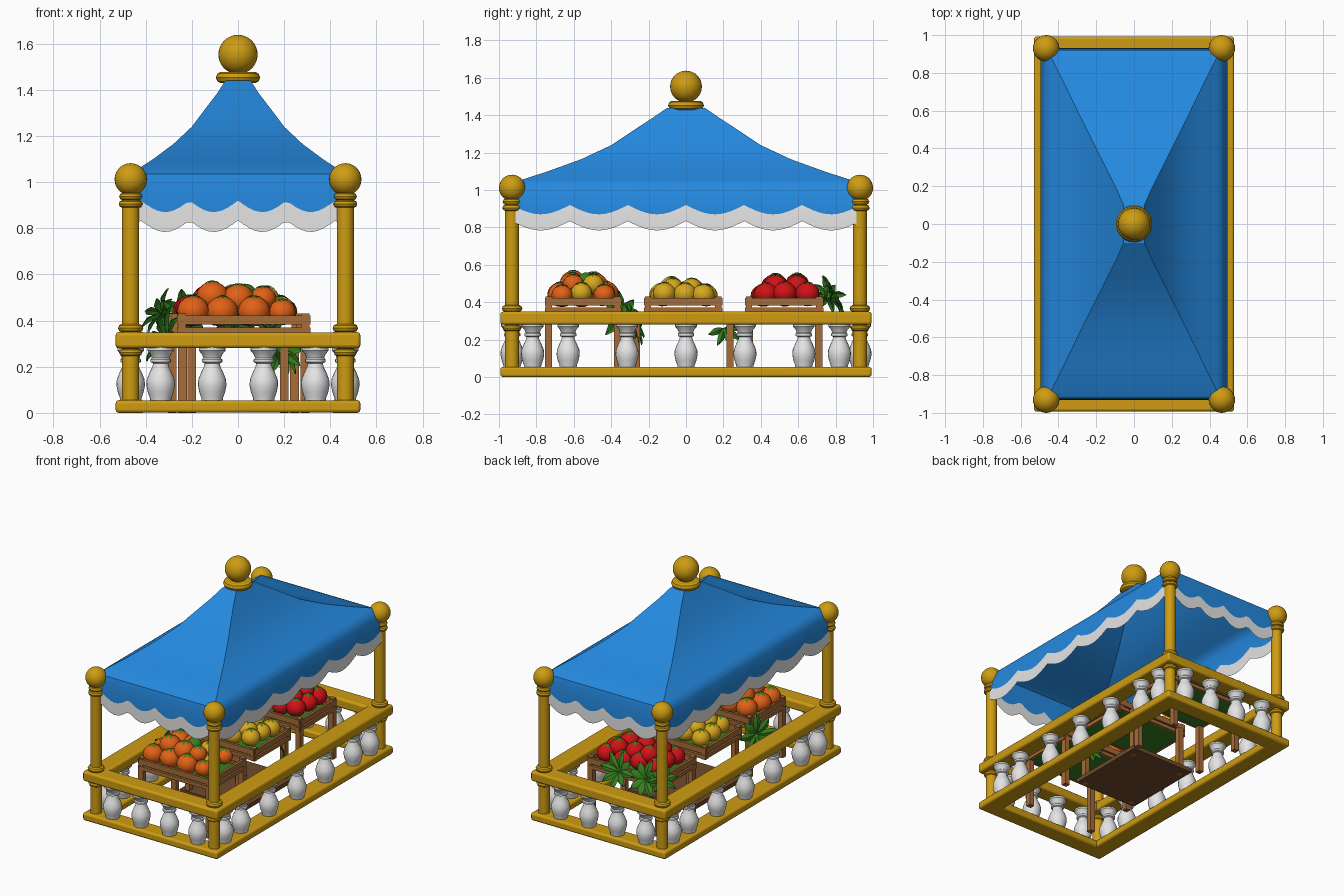
import bpy, bmesh, math, random
from mathutils import Vector, Matrix

if "Cube" in bpy.data.objects:
    bpy.data.objects.remove(bpy.data.objects["Cube"])
random.seed(4)

def mat(name, c):
    m = bpy.data.materials.new(name)
    m.diffuse_color = (*c, 1)
    m.use_nodes = True
    m.node_tree.nodes["Principled BSDF"].inputs["Base Color"].default_value = m.diffuse_color
    return m

GOLD = mat("gold", (.62, .335, .006))
BLUE = mat("blue cloth", (.018, .25, .74))
WHITE = mat("white", (.78, .78, .78))
WOOD = mat("wood", (.38, .15, .04))
DARK = mat("dark wood", (.16, .07, .025))
ORANGE = mat("orange", (.76, .12, .008))
YELLOW = mat("yellow", (.68, .39, .012))
RED = mat("red", (.63, .006, .008))
GREEN = mat("leaf green", (.035, .22, .014))

def finish(name, bm, mats, angle=35):
    me = bpy.data.meshes.new(name)
    bm.to_mesh(me)
    bm.free()
    ob = bpy.data.objects.new(name, me)
    bpy.context.collection.objects.link(ob)
    for m in mats:
        me.materials.append(m)
    bpy.ops.object.select_all(action='DESELECT')
    ob.select_set(True)
    bpy.context.view_layer.objects.active = ob
    bpy.ops.object.shade_smooth_by_angle(angle=math.radians(angle))
    return ob

def box(bm, c, s, mi=0):
    r = bmesh.ops.create_cube(bm, size=1, matrix=Matrix.Translation(c) @ Matrix.Diagonal((*s, 1)))
    for f in {f for v in r['verts'] for f in v.link_faces}:
        f.material_index = mi

def ball(bm, c, r, squash=1, mi=0, seg=20):
    q = bmesh.ops.create_uvsphere(bm, u_segments=seg, v_segments=seg // 2, radius=r,
                                  matrix=Matrix.Translation(c) @ Matrix.Diagonal((1, 1, squash, 1)))
    for f in {f for v in q['verts'] for f in v.link_faces}:
        f.material_index = mi

def lathe(bm, x, y, profile, seg=20):
    rings = [[bm.verts.new((x + r * math.cos(2 * math.pi * k / seg), y + r * math.sin(2 * math.pi * k / seg), z))
              for k in range(seg)] for r, z in profile]
    for a, b in zip(rings, rings[1:]):
        for k in range(seg):
            j = (k + 1) % seg
            bm.faces.new((a[k], a[j], b[j], b[k]))
    bm.faces.new(rings[0][::-1])
    bm.faces.new(rings[-1])

def collar(z, h, r0, r1):
    # rounded moulding around a post
    return [(r0, z - h)] + [(r1 - h * (1 - math.cos(a)), z + h * math.sin(a))
            for a in [math.radians(d) for d in (-80, -45, 0, 45, 80)]] + [(r0, z + h)]

PX, PY = .465, .93

# lower and upper rail frames
for name, z0, z1 in (("base_rail", 0, .055), ("hand_rail", .28, .35)):
    bm = bmesh.new()
    for s in (-1, 1):
        box(bm, (s * PX, 0, (z0 + z1) / 2), (.13, 1.98, z1 - z0))
        box(bm, (0, s * PY, (z0 + z1) / 2), (1.06, .125, z1 - z0 - .0015))
    ob = finish(name, bm, [GOLD])
    b = ob.modifiers.new("round", 'BEVEL')
    b.width, b.segments = .014, 3

# corner posts with collars and balls
bm = bmesh.new()
prof = [(.037, .02)] + collar(.262, .016, .037, .05) + collar(.367, .018, .037, .055) \
    + collar(.905, .016, .037, .052) + collar(.938, .016, .037, .05) + [(.037, .98)]
for sx in (-1, 1):
    for sy in (-1, 1):
        lathe(bm, sx * PX, sy * PY, prof)
        ball(bm, (sx * PX, sy * PY, 1.012), .07, seg=28)
finish("corner_posts", bm, [GOLD])

# vase shaped balusters along all four sides
bm = bmesh.new()
vase = [(.045, .05), (.047, .065), (.056, .09), (.062, .12), (.06, .145), (.048, .175), (.036, .2),
        (.033, .215), (.044, .22), (.044, .232), (.038, .238), (.045, .255), (.058, .27), (.058, .285)]
for s in (-1, 1):
    for x in (-.335, -.112, .112, .335):
        lathe(bm, x, s * PY, vase)
    for y in (-.82, -.63, -.315, 0, .315, .63, .82):
        lathe(bm, s * PX, y, vase)
finish("balusters", bm, [WHITE], 40)

# canopy: concave hipped roof with scalloped hem
bm = bmesh.new()
NX, NY = 40, 60
def perimeter(hx, hy):
    p = [(-hx + 2 * hx * i / NX, -hy) for i in range(NX)]
    p += [(hx, -hy + 2 * hy * i / NY) for i in range(NY)]
    return p + [(-x, -y) for x, y in p]
def scallop(i):
    i %= NX + NY
    u = (-.46 + .92 * i / NX) / .195 if i < NX else (-.93 + 1.86 * (i - NX) / NY) / .31
    return .92 - .05 * abs(math.sin(math.pi * u))
levels = [(.055, .1, 1.44), (.09, .18, 1.385), (.14, .28, 1.32), (.2, .4, 1.24), (.28, .56, 1.165),
          (.37, .745, 1.098), (.44, .885, 1.053), (.465, .92, 1.035), (.482, .928, 1.0)]
rings = [[bm.verts.new((x, y, z)) for x, y in perimeter(hx, hy)] for hx, hy, z in levels]
for drop in (0, .086):
    rings.append([bm.verts.new((x, y, scallop(i) - drop)) for i, (x, y) in enumerate(perimeter(.496, .932))])
n = len(rings[0])
for k, (a, b) in enumerate(zip(rings, rings[1:])):
    for i in range(n):
        j = (i + 1) % n
        f = bm.faces.new((b[i], b[j], a[j], a[i]))
        f.material_index = int(k == len(rings) - 2)
bm.faces.new(rings[0])
finish("canopy", bm, [BLUE, WHITE], 30)

# roof finial
bm = bmesh.new()
lathe(bm, 0, 0, collar(1.453, .024, .06, .096), 28)
ball(bm, (0, 0, 1.553), .085, seg=32)
finish("roof_finial", bm, [GOLD])

# crates on legs
def crate(name, cx, cy, lx, ly, legx, legy):
    bm = bmesh.new()
    hx, hy = lx / 2, ly / 2
    for s in (-1, 1):
        for z, h in ((.402, .04), (.358, .026)):
            box(bm, (cx + s * hx, cy, z), (.018, ly, h))
            box(bm, (cx, cy + s * hy, z), (lx, .018, h))
        for t in (-1, 1):
            box(bm, (cx + s * (hx - .012), cy + t * (hy - .012), .385), (.034, .034, .09))
            box(bm, (cx + s * legx, cy + t * legy, .175), (.038, .038, .35))
    box(bm, (cx, cy, .352), (lx - .02, ly - .02, .012), 1)
    finish(name, bm, [WOOD, GREEN])
crate("front_crate", .025, -.55, .56, .39, .265, .185)
crate("middle_crate", 0, -.015, .56, .4, .2, .25)
crate("back_crate", -.02, .525, .56, .4, .265, .185)

# floor panel of the middle stand
bm = bmesh.new()
box(bm, (0, 0, .018), (.5, .6, .03))
finish("stand_panel", bm, [DARK])

# leaves and calyxes
def leaf(bm, base, d, nrm, length, width, mi=0):
    d, nrm = d.normalized(), nrm.normalized()
    side = d.cross(nrm).normalized()
    pts = [(0, .12, 0), (.3, .8, .06), (.6, 1, .06), (.85, .5, -.03), (1, .03, -.14)]
    rows = [[bm.verts.new(base + d * length * t + nrm * length * (h + (.05 if s == 0 else 0)) + side * s * width * w / 2)
             for s in (-1, 0, 1)] for t, w, h in pts]
    for a, b in zip(rows, rows[1:]):
        for k in (0, 1):
            bm.faces.new((a[k], a[k + 1], b[k + 1], b[k])).material_index = mi

def calyx(bm, c, r, mi):
    for k in range(5):
        a = k * 2 * math.pi / 5 + c[0] * 30
        leaf(bm, Vector(c), Vector((math.cos(a), math.sin(a), -.25)), Vector((0, 0, 1)), r, r * .45, mi)

# heaped fruit
def fruit(name, cx, cy, color, r, squash, top, mixed=False):
    bm = bmesh.new()
    layers = [(4, 3, .425, .125, .112), (3, 2, top - r * squash, .12, .11)]
    for nx, ny, z, dx, dy in layers:
        for i in range(nx):
            for j in range(ny):
                x = cx + (i - (nx - 1) / 2) * dx + random.uniform(-.012, .012)
                y = cy + (j - (ny - 1) / 2) * dy + random.uniform(-.012, .012)
                zz = z + random.uniform(-.01, .006) + .02 * (nx == 4)
                odd = mixed and i == nx - 1
                rr = r * .82 if odd else r
                ball(bm, (x, y, zz), rr, squash, (2 if odd and j % 2 else 0))
                calyx(bm, (x, y, zz + rr * squash + .002), r * .55, 1)
    if mixed:
        ball(bm, (cx + .03, cy + .02, .515), .05, .9, 1)
    finish(name, bm, [color, GREEN, YELLOW], 60)
fruit("oranges", .0, -.55, ORANGE, .07, .93, .565, True)
fruit("yellow_fruit", 0, -.015, YELLOW, .062, .93, .535)
fruit("tomatoes", -.02, .53, RED, .064, .92, .55)

# leafy sprigs hanging from the crates
bm = bmesh.new()
def sprig(c, nrm, length, a0=0, a1=360, count=8):
    c, nrm = Vector(c), Vector(nrm).normalized()
    u = nrm.cross(Vector((0, 0, 1))).normalized()
    v = u.cross(nrm)
    for k in range(count):
        a = math.radians(a0 + (a1 - a0) * k / count)
        leaf(bm, c, u * math.cos(a) + v * math.sin(a) + nrm * .3, nrm, length * random.uniform(.85, 1.1), length * .36)
sprig((-.02, .77, .41), (.1, 1, .5), .14)
sprig((-.22, .77, .41), (-.2, 1, .5), .14, 20)
sprig((-.33, .75, .43), (-1, .6, .6), .11)
sprig((-.30, -.36, .32), (-1, .5, .3), .15)
sprig((.17, -.29, .28), (.3, 1, .2), .13, 150, 420)
sprig((.19, .2, .26), (1, .5, .2), .11, 180, 380, 5)
sprig((.14, -.3, .34), (.2, .6, .8), .1)
finish("leaf_sprigs", bm, [GREEN], 30)
